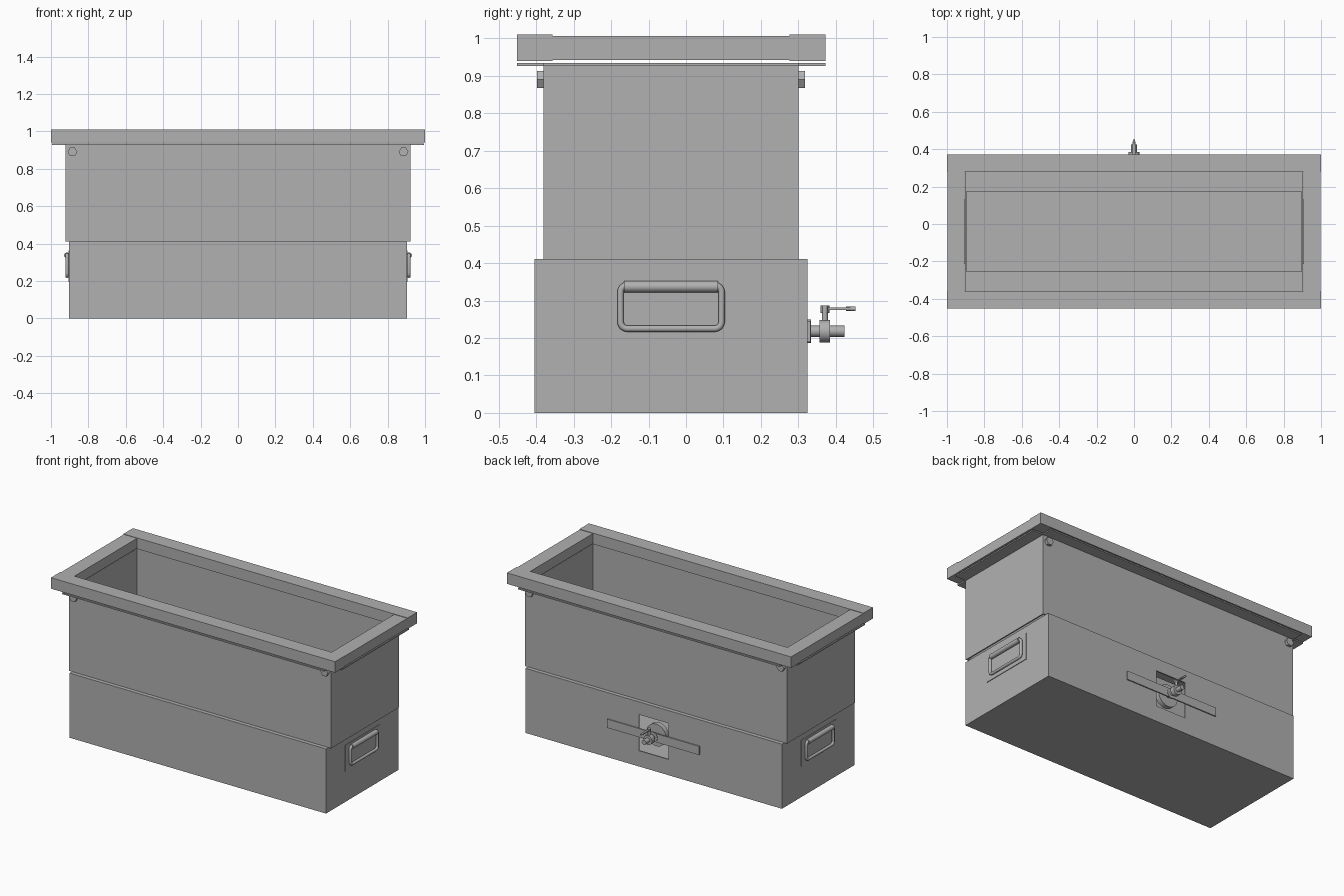
import bpy, math
from mathutils import Vector

cube = bpy.data.objects.get("Cube")
if cube:
    bpy.data.objects.remove(cube, do_unlink=True)

steel = bpy.data.materials.new("steel_grey")
steel.use_nodes = True
GREY = (0.44, 0.44, 0.44, 1)
steel.diffuse_color = GREY
steel.node_tree.nodes["Principled BSDF"].inputs["Base Color"].default_value = GREY

MID = -0.04   # middle of the tank in depth
T = 0.008     # sheet thickness


def finish(name, smooth=False):
    ob = bpy.context.object
    ob.name = name
    ob.data.materials.append(steel)
    if smooth:
        bpy.ops.object.shade_smooth_by_angle(angle=math.radians(40))
    return ob


def box(name, x0, x1, y0, y1, z0, z1):
    bpy.ops.mesh.primitive_cube_add(size=1, location=((x0 + x1) / 2, (y0 + y1) / 2, (z0 + z1) / 2))
    bpy.context.object.scale = (x1 - x0, y1 - y0, z1 - z0)
    bpy.ops.object.transform_apply(location=False, rotation=False, scale=True)
    return finish(name)


def rod(name, start, end, radius, sides=24):
    a, b = Vector(start), Vector(end)
    d = b - a
    bpy.ops.mesh.primitive_cylinder_add(vertices=sides, radius=radius, depth=d.length, location=(a + b) / 2,
                                        rotation=d.to_track_quat('Z', 'Y').to_euler())
    return finish(name, sides > 8)


def walls(name, hx, hy, z0, z1):
    """Four thin sheet walls; returns the back one."""
    for s, side in ((-1, "right"), (1, "left")):
        x = s * (hx - T / 2)
        box(f"{name}_{side}_wall", x - T / 2, x + T / 2, MID - hy, MID + hy, z0, z1)
    box(f"{name}_front_wall", -hx + T, hx - T, MID - hy, MID - hy + T, z0, z1)
    return box(f"{name}_back_wall", -hx + T, hx - T, MID + hy - T, MID + hy, z0, z1)


# Lower tank, with a square opening in its back wall
back = walls("tank", 0.903, 0.365, 0, 0.41)
box("tank_floor", -0.895, 0.895, MID - 0.357, MID + 0.357, 0, T)
cutter = box("opening_cutter", -0.105, 0.105, 0.25, 0.4, 0.10, 0.33)
cutter.hide_render = True
cutter.hide_viewport = True
cut = back.modifiers.new("opening", 'BOOLEAN')
cut.object = cutter
cut.solver = 'EXACT'

# Upper hopper
walls("hopper", 0.922, 0.34, 0.41, 0.935)

# Paired front and back parts
for s, side in ((-1, "front"), (1, "back")):
    def strip(name, hx, d0, d1, z0, z1):
        ya, yb = sorted((MID + s * d0, MID + s * d1))
        box(f"{side}_{name}", -hx, hx, ya, yb, z0, z1)
    strip("ledge", 0.903, 0.213, 0.364, 0.402, 0.411)
    strip("flange", 0.922, 0.332, 0.412, 0.926, 0.934)
    strip("rim_bar", 1.0, 0.317, 0.412, 0.94, 1.01)
    for x in (-0.885, 0.885):
        y = MID + s * 0.34
        bolt = rod(f"{side}_bolt", (x, y, 0.89), (x, y + s * 0.018, 0.89), 0.026, 6)
        bolt.rotation_euler.rotate_axis('Z', math.radians(30))

# Paired end parts: flange, rim bar, carrying handle
for s, side in ((-1, "right"), (1, "left")):
    def end(name, x0, x1, y0, y1, z0, z1):
        xa, xb = sorted((s * x0, s * x1))
        box(f"{side}_{name}", xa, xb, y0, y1, z0, z1)
    end("flange", 0.914, 0.995, MID - 0.34, MID + 0.34, 0.926, 0.934)
    end("rim_bar", 0.905, 0.998, MID - 0.317, MID + 0.317, 0.943, 1.007)
    end("handle_plate", 0.9, 0.907, -0.213, 0.132, 0.195, 0.363)

    # Rounded rectangular bail
    pts = []
    hy, hz, r = 0.135, 0.058, 0.018
    for k, (cy, cz) in enumerate(((1, 1), (-1, 1), (-1, -1), (1, -1))):
        for i in range(5):
            a = math.radians(90 * k + 22.5 * i)
            pts.append((s * 0.914, MID + cy * (hy - r) + r * math.cos(a),
                        0.283 + cz * (hz - r) + r * math.sin(a)))
    curve = bpy.data.curves.new("bail", 'CURVE')
    curve.dimensions = '3D'
    curve.bevel_depth = 0.009
    curve.bevel_resolution = 3
    spline = curve.splines.new('POLY')
    spline.points.add(len(pts) - 1)
    for p, co in zip(spline.points, pts):
        p.co = (*co, 1)
    spline.use_cyclic_u = True
    bail = bpy.data.objects.new("bail", curve)
    bpy.context.collection.objects.link(bail)
    bpy.ops.object.select_all(action='DESELECT')
    bail.select_set(True)
    bpy.context.view_layer.objects.active = bail
    bpy.ops.object.convert(target='MESH')
    finish(f"{side}_handle_bail", True)
    rod(f"{side}_handle_grip", (s * 0.915, MID - 0.125, 0.337), (s * 0.915, MID + 0.125, 0.337), 0.015)

# Drain valve and its support bar on the back
box("valve_support_bar", -0.325, 0.325, 0.324, 0.332, 0.19, 0.245)
rod("valve_inner_flange", (0, 0.27, 0.218), (0, 0.3, 0.218), 0.07, 32)
rod("valve_collar", (0, 0.325, 0.218), (0, 0.334, 0.218), 0.032)
rod("valve_pipe", (0, 0.27, 0.218), (0, 0.424, 0.218), 0.015)
rod("valve_body", (0, 0.357, 0.218), (0, 0.385, 0.218), 0.03)
rod("valve_stem", (0, 0.371, 0.218), (0, 0.371, 0.27), 0.008)
rod("valve_cap", (0, 0.371, 0.267), (0, 0.371, 0.287), 0.012, 6)
box("valve_lever", -0.007, 0.007, 0.371, 0.44, 0.275, 0.281)
rod("valve_lever_tip", (0, 0.428, 0.278), (0, 0.453, 0.278), 0.006)
